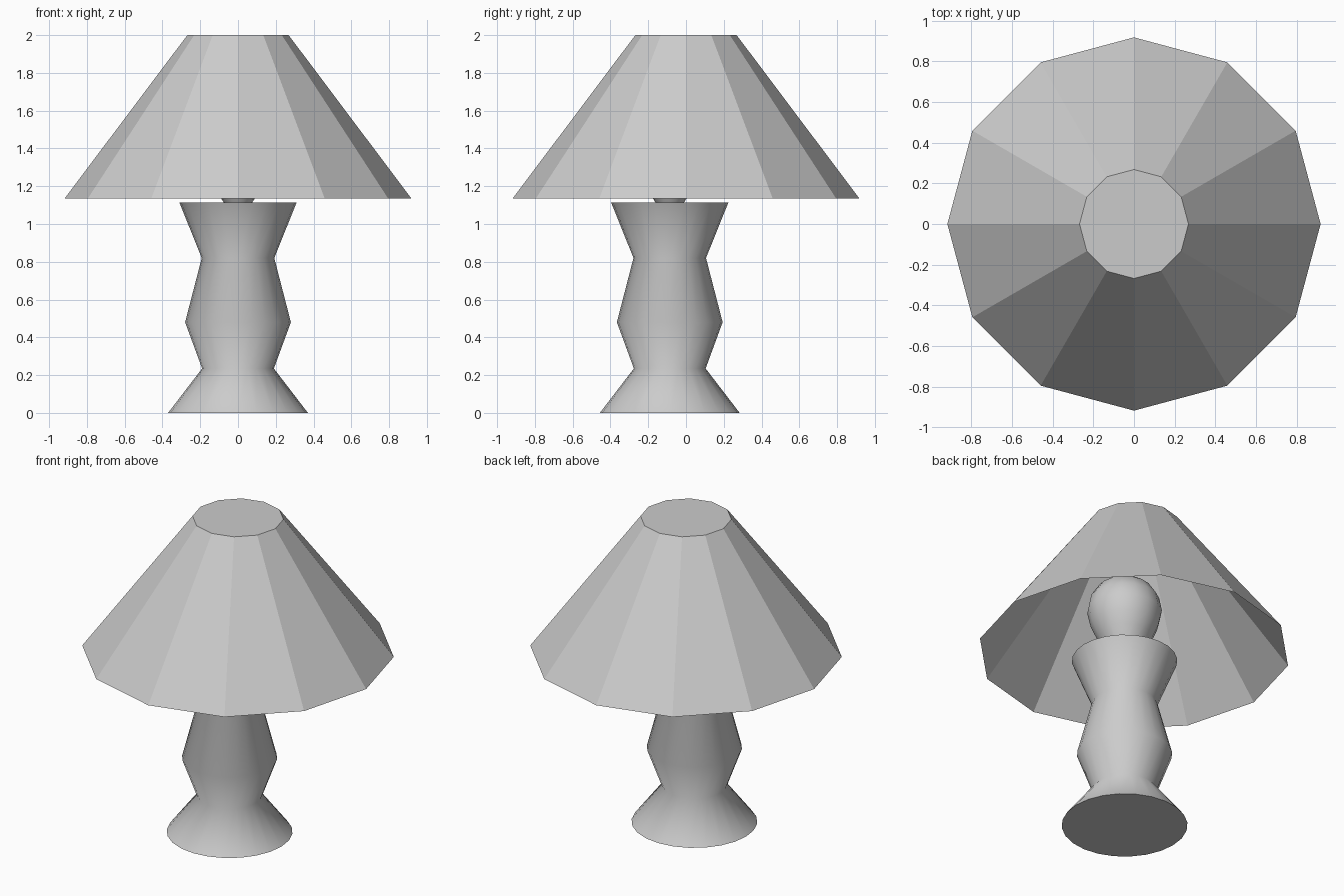
import bpy, math

if "Cube" in bpy.data.objects:
    bpy.data.objects.remove(bpy.data.objects["Cube"])


def lathe(name, profile, sides, y=0.0, cap_bottom=True, cap_top=True, smooth=None):
    """Revolve (radius, z) points around a vertical axis at (0, y)."""
    verts, faces = [], []
    for r, z in profile:
        for i in range(sides):
            a = 2 * math.pi * i / sides
            verts.append((r * math.cos(a), y + r * math.sin(a), z))
    for k in range(len(profile) - 1):
        for i in range(sides):
            j = (i + 1) % sides
            faces.append((k * sides + i, k * sides + j,
                          (k + 1) * sides + j, (k + 1) * sides + i))
    if cap_bottom:
        faces.append(tuple(reversed(range(sides))))
    if cap_top:
        last = (len(profile) - 1) * sides
        faces.append(tuple(range(last, last + sides)))
    mesh = bpy.data.meshes.new(name)
    mesh.from_pydata(verts, [], faces)
    obj = bpy.data.objects.new(name, mesh)
    bpy.context.collection.objects.link(obj)
    if smooth:
        bpy.ops.object.select_all(action='DESELECT')
        obj.select_set(True)
        bpy.context.view_layer.objects.active = obj
        bpy.ops.object.shade_smooth_by_angle(angle=math.radians(smooth))
    return obj


AXIS_Y = -0.086  # stand and bulb sit slightly forward of the shade

# Turned stand
lathe("lamp_stand", [(0.37, 0), (0.19, 0.235), (0.28, 0.48), (0.192, 0.82), (0.31, 1.113)],
      24, AXIS_Y, smooth=65)

# Bulb: tapered neck running into a round globe
R, CZ = 0.22, 1.445
bulb = [(0.075, 1.113), (0.09, 1.137), (0.165, 1.275)]
bulb += [(R * math.cos(math.radians(a)), CZ + R * math.sin(math.radians(a)))
         for a in (-25, 0, 22, 44, 66, 86)]
lathe("bulb", bulb, 16, AXIS_Y, smooth=30)

# Faceted shade, closed on top and open below
lathe("lamp_shade", [(0.918, 1.135), (0.268, 2.0)], 12, cap_bottom=False)
